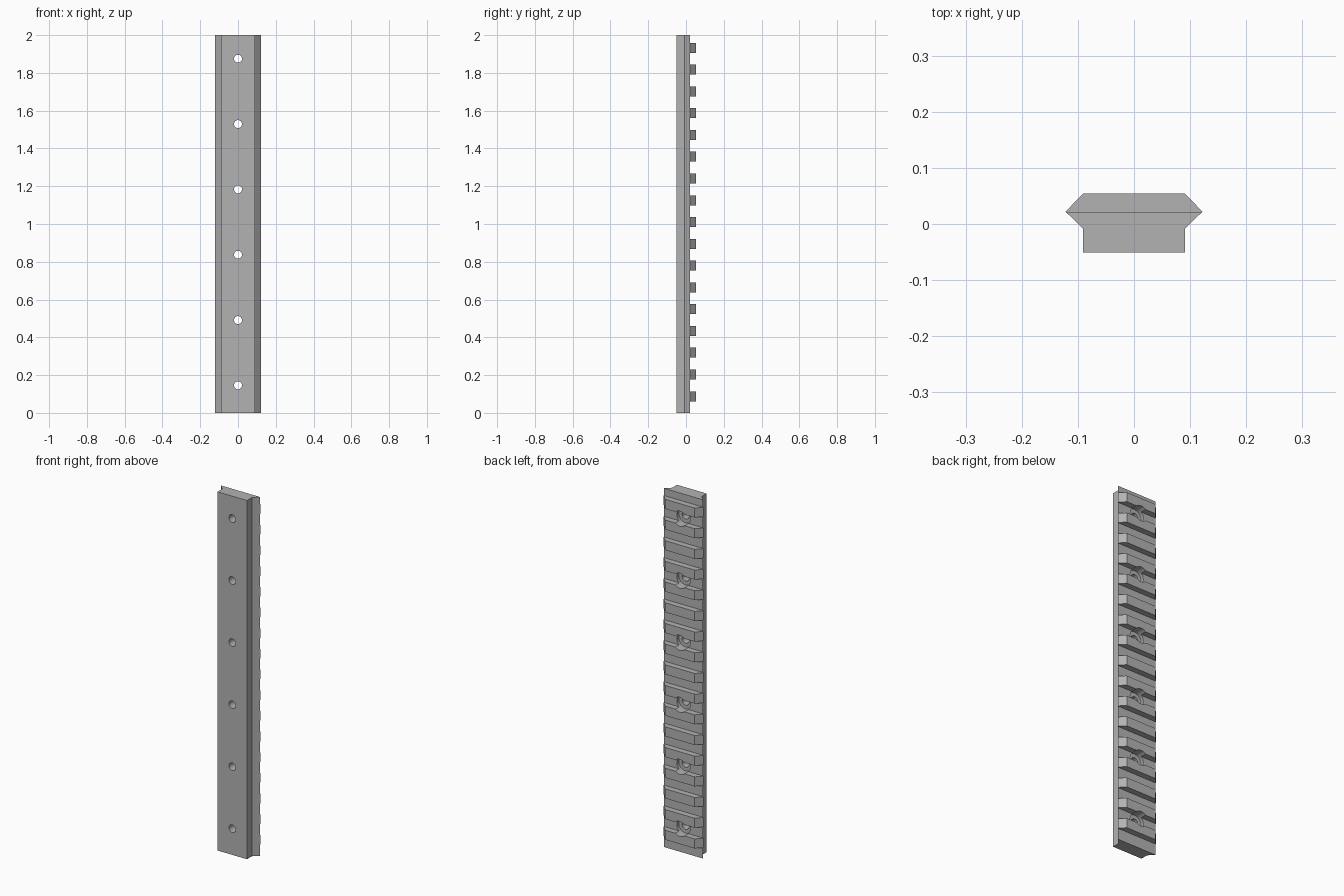
import bpy, bmesh, math
from mathutils import Matrix

if "Cube" in bpy.data.objects:
    bpy.data.objects.remove(bpy.data.objects["Cube"], do_unlink=True)

PITCH, FIRST, TOOTH = 0.1153, 0.088, 0.053
FLOOR, BACK = 0.021, 0.054

metal = bpy.data.materials.new("grey metal")
metal.use_nodes = True
colour = (0.45, 0.45, 0.45, 1)
metal.diffuse_color = colour
metal.node_tree.nodes["Principled BSDF"].inputs["Base Color"].default_value = colour


def make_object(name, bm):
    bmesh.ops.recalc_face_normals(bm, faces=bm.faces)
    mesh = bpy.data.meshes.new(name)
    bm.to_mesh(mesh)
    bm.free()
    obj = bpy.data.objects.new(name, mesh)
    mesh.materials.append(metal)
    bpy.context.collection.objects.link(obj)
    return obj


def cylinder(bm, radius, y0, y1, z):
    place = Matrix.Translation((0, (y0 + y1) / 2, z)) @ Matrix.Rotation(math.pi / 2, 4, "X")
    bmesh.ops.create_cone(bm, cap_ends=True, segments=32, radius1=radius,
                          radius2=radius, depth=y1 - y0, matrix=place)


# Rail body: mirrored cross-section extruded along its length
half = [(0.091, -0.051), (0.091, -0.008), (0.122, 0.022), (0.091, BACK)]
profile = half + [(-x, y) for x, y in reversed(half)]
bm = bmesh.new()
face = bm.faces.new([bm.verts.new((x, y, 0)) for x, y in profile])
new = bmesh.ops.extrude_face_region(bm, geom=[face])["geom"]
bmesh.ops.translate(bm, vec=(0, 0, 2), verts=[v for v in new if isinstance(v, bmesh.types.BMVert)])
rail = make_object("toothed_rail", bm)

# Cross slots: the gaps between the seventeen teeth, plus both ends
bm = bmesh.new()
for i in range(18):
    low = -0.1 if i == 0 else FIRST + (i - 1) * PITCH + TOOTH / 2
    high = 2.1 if i == 17 else FIRST + i * PITCH - TOOTH / 2
    place = Matrix.Translation((0, FLOOR + 0.1, (low + high) / 2)) @ Matrix.Diagonal((0.5, 0.2, high - low, 1))
    bmesh.ops.create_cube(bm, size=1, matrix=place)
slots = make_object("slot_cutter", bm)

# Screw holes with wider head recesses, every third slot
holes, recesses = bmesh.new(), bmesh.new()
for i in range(6):
    z = FIRST + PITCH * (0.5 + 3 * i)
    cylinder(holes, 0.021, -0.2, 0.2, z)
    cylinder(recesses, 0.042, 0.004, 0.2, z)
cutters = [slots, make_object("hole_cutter", holes), make_object("recess_cutter", recesses)]

for cutter in cutters:
    cutter.hide_render = True
    cutter.hide_set(True)
    cutter.display_type = "WIRE"
    mod = rail.modifiers.new(cutter.name, "BOOLEAN")
    mod.operation = "DIFFERENCE"
    mod.solver = "EXACT"
    mod.object = cutter

# Apply the cuts and discard the cutters
bpy.context.view_layer.objects.active = rail
rail.select_set(True)
for mod in list(rail.modifiers):
    bpy.ops.object.modifier_apply(modifier=mod.name)
for cutter in cutters:
    bpy.data.objects.remove(cutter, do_unlink=True)
bpy.ops.object.shade_smooth_by_angle(angle=math.radians(30))
